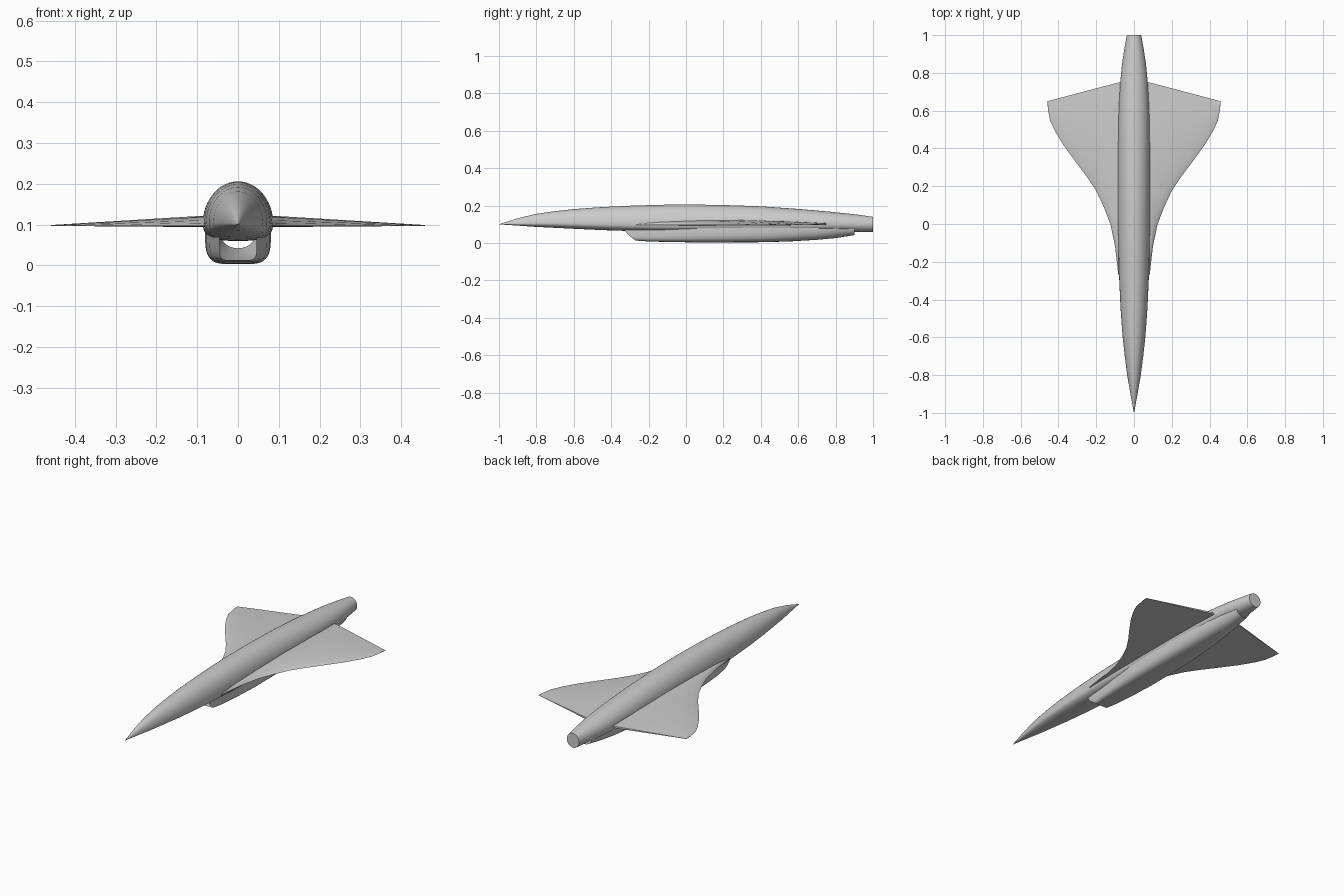
import bpy, bmesh, math


def spow(v, p):
    return math.copysign(abs(v) ** p, v)


def loft(name, rings, closed=True, caps=(False, False), angle=35):
    """Skin a list of equal-length point rings into one smooth-shaded object."""
    bm = bmesh.new()
    vs = [[bm.verts.new(p) for p in r] for r in rings]
    n = len(rings[0])
    for a, b in zip(vs, vs[1:]):
        for i in range(n if closed else n - 1):
            j = (i + 1) % n
            bm.faces.new((a[i], a[j], b[j], b[i]))
    if caps[0]:
        bm.faces.new(vs[0])
    if caps[1]:
        bm.faces.new(vs[-1][::-1])
    bmesh.ops.remove_doubles(bm, verts=bm.verts[:], dist=1e-5)
    bmesh.ops.recalc_face_normals(bm, faces=bm.faces[:])
    me = bpy.data.meshes.new(name)
    bm.to_mesh(me)
    bm.free()
    ob = bpy.data.objects.new(name, me)
    bpy.context.collection.objects.link(ob)
    bpy.ops.object.select_all(action='DESELECT')
    ob.select_set(True)
    bpy.context.view_layer.objects.active = ob
    bpy.ops.object.shade_smooth_by_angle(angle=math.radians(angle))
    return ob


# Fuselage: y, half width, widest z, top z, bottom z, lower squareness
body = [
    (-1.0, 0.0005, 0.100, 0.1005, 0.0995, 2), (-0.9, 0.019, 0.103, 0.132, 0.093, 2),
    (-0.8, 0.036, 0.105, 0.156, 0.086, 2.1), (-0.7, 0.049, 0.106, 0.170, 0.081, 2.2),
    (-0.6, 0.060, 0.106, 0.181, 0.076, 2.4), (-0.45, 0.071, 0.106, 0.192, 0.069, 2.6),
    (-0.3, 0.078, 0.106, 0.199, 0.064, 2.8), (-0.15, 0.082, 0.106, 0.204, 0.061, 3),
    (0.0, 0.085, 0.106, 0.206, 0.060, 3), (0.2, 0.086, 0.106, 0.203, 0.060, 3),
    (0.4, 0.085, 0.106, 0.196, 0.060, 3), (0.6, 0.081, 0.105, 0.182, 0.060, 2.7),
    (0.75, 0.073, 0.104, 0.169, 0.060, 2.4), (0.85, 0.063, 0.102, 0.159, 0.060, 2.2),
    (0.93, 0.051, 0.101, 0.150, 0.060, 2.1), (1.0, 0.038, 0.100, 0.140, 0.060, 2)]
rings = []
SEG = 48
for y, w, zm, zt, zb, n in body:
    ring = []
    for i in range(SEG):
        a = 2 * math.pi * i / SEG
        c, s = math.cos(a), math.sin(a)
        if s >= 0:
            ring.append((w * c, y, zm + (zt - zm) * s))
        else:
            ring.append((w * spow(c, 2 / n), y, zm + (zm - zb) * spow(s, 2 / n)))
    rings.append(ring)
loft("fuselage", rings, caps=(True, True))

# Belly intake fairing, an open shell: y, half width, upper z, bottom z, squareness
duct = [
    (-0.34, 0.046, 0.085, 0.013, 7), (-0.2, 0.058, 0.088, 0.008, 6),
    (-0.08, 0.070, 0.090, 0.005, 5), (0.06, 0.079, 0.094, 0.003, 4.5),
    (0.2, 0.081, 0.095, 0.003, 4.2), (0.4, 0.081, 0.095, 0.004, 3.8),
    (0.55, 0.077, 0.095, 0.008, 3.2), (0.7, 0.068, 0.092, 0.017, 2.7),
    (0.8, 0.058, 0.088, 0.026, 2.3), (0.9, 0.044, 0.080, 0.042, 2)]
rings = []
for k, (y, w, zt, zb, n) in enumerate(duct):
    ring = []
    for i in range(29):
        a = math.pi * i / 28
        z = zt - (zt - zb) * spow(math.sin(a), 2 / n)
        rake = 0.07 * min(1, max(0, (0.068 - z) / 0.055)) if k == 0 else 0
        ring.append((w * spow(math.cos(a), 2 / n), y + rake, z))
    rings.append(ring)
loft("intake_fairing", rings, closed=False)

# Ogee delta wing: span position, leading edge y
lead = [(0, -0.28), (0.083, -0.27), (0.1, -0.12), (0.125, 0), (0.16, 0.09),
        (0.2, 0.175), (0.25, 0.25), (0.31, 0.33), (0.375, 0.42), (0.42, 0.495),
        (0.445, 0.55), (0.456, 0.61), (0.458, 0.645)]
foil = [(0, 0), (0.04, 0.28), (0.12, 0.55), (0.3, 0.88), (0.55, 1), (0.8, 0.75), (1, 0.35)]
rings = []
for x, le in lead:
    te = 0.75 - max(0, x - 0.08) * 0.1 / 0.378
    t = 0.023 * (1 - max(0, x - 0.08) / 0.378) + 0.002
    upper = [(x, le + (te - le) * u, 0.097 + t * f) for u, f in foil]
    lower = [(x, le + (te - le) * u, 0.097 - 0.12 * t * f) for u, f in foil[:0:-1]]
    rings.append(upper + lower)
wing = loft("wings", rings, caps=(False, True), angle=30)
mirror = wing.modifiers.new("mirror", 'MIRROR')
mirror.use_axis[0] = True
